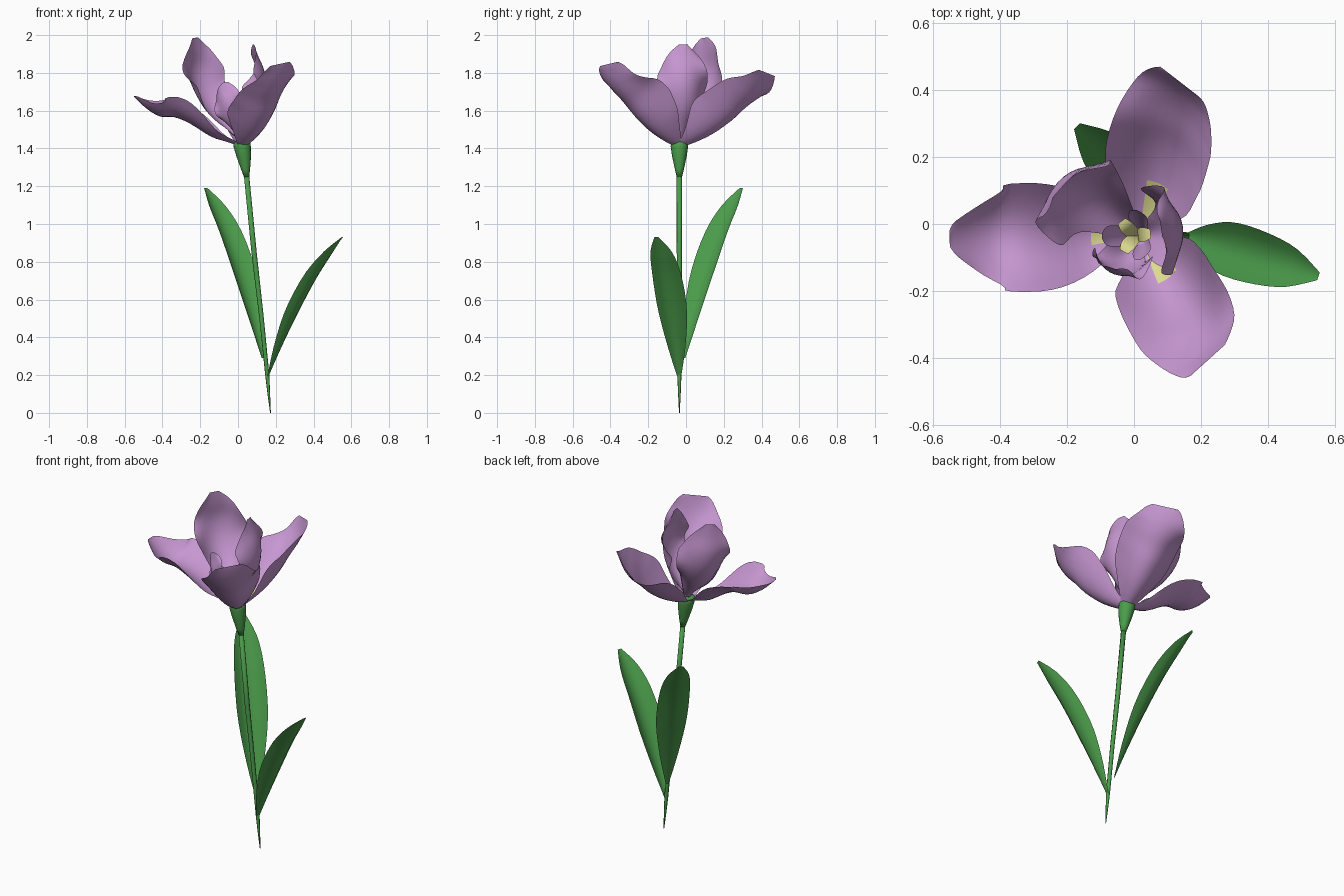
import bpy, bmesh, math
from mathutils import Vector, Matrix

if "Cube" in bpy.data.objects:
    bpy.data.objects.remove(bpy.data.objects["Cube"])


def material(name, rgb):
    m = bpy.data.materials.new(name)
    m.diffuse_color = (*rgb, 1)
    m.use_nodes = True
    m.node_tree.nodes["Principled BSDF"].inputs["Base Color"].default_value = m.diffuse_color
    return m


PURPLE = material("petal purple", (0.57, 0.31, 0.64))
GREEN = material("leaf green", (0.07, 0.33, 0.07))
YELLOW = material("pale yellow", (0.72, 0.70, 0.28))


def finish(name, bm, mat, matrix=Matrix()):
    bm.transform(matrix)
    me = bpy.data.meshes.new(name)
    bm.to_mesh(me)
    bm.free()
    me.materials.append(mat)
    me.shade_smooth()
    ob = bpy.data.objects.new(name, me)
    bpy.context.collection.objects.link(ob)
    return ob


def spline(pts, t):
    """Catmull-Rom through tuples, t in 0..1"""
    n = len(pts) - 1
    i = min(int(t * n), n - 1)
    f = t * n - i
    a, b, c, d = (pts[max(0, min(n, k))] for k in (i - 1, i, i + 1, i + 2))
    return [0.5 * (2 * q + (r - p) * f + (2 * p - 5 * q + 4 * r - s) * f * f
                   + (3 * q - p - 3 * r + s) * f ** 3) for p, q, r, s in zip(a, b, c, d)]


def blade(name, profile, az, mat, matrix, scale=(1, 1, 1), ruffle=0.0, twist=0.0,
          span=(0, 1), vmax=1.0, offset=0.0, nu=24, nv=12):
    """Petal or leaf: profile rows are (radius, height, half width, cupping)."""
    a = math.radians(az)
    radial = Vector((math.cos(a), math.sin(a), 0))
    side = Vector((-math.sin(a), math.cos(a), 0))
    up = Vector((0, 0, 1))
    pts = [(r * scale[0], z * scale[1], w * scale[2], c * scale[2]) for r, z, w, c in profile]
    bm = bmesh.new()
    rows = []
    for i in range(nu + 1):
        t = span[0] + (span[1] - span[0]) * i / nu
        r, z, w, c = spline(pts, t)
        p0, p1 = spline(pts, max(0, t - 0.03)), spline(pts, min(1, t + 0.03))
        tan = Vector((p1[0] - p0[0], p1[1] - p0[1])).normalized()
        normal = radial * -tan.y + up * tan.x
        row = []
        for j in range(nv + 1):
            v = vmax * (2 * j / nv - 1)
            wave = ruffle * math.sin(math.pi * t) * abs(v) ** 3 * math.sin(t * 13 + v * 1.5)
            lift = c * v * v + wave + offset + twist * t * v * w
            row.append(bm.verts.new(radial * r + up * z + side * (w * v) + normal * lift))
        rows.append(row)
    for lo, hi in zip(rows, rows[1:]):
        for j in range(nv):
            bm.faces.new((lo[j], hi[j], hi[j + 1], lo[j + 1]))
    return finish(name, bm, mat, matrix)


def tube(name, path, sides, mat):
    """Path rows are (x, y, z, radius)."""
    bm = bmesh.new()
    rings = [[bm.verts.new((x + r * math.cos(k * math.tau / sides),
                            y + r * math.sin(k * math.tau / sides), z))
              for k in range(sides)] for x, y, z, r in path]
    for lo, hi in zip(rings, rings[1:]):
        for k in range(sides):
            n = (k + 1) % sides
            bm.faces.new((lo[k], lo[n], hi[n], hi[k]))
    bm.faces.new(rings[0][::-1])
    bm.faces.new(rings[-1])
    return finish(name, bm, mat)


# stem and calyx
tube("stem", [(0.172, -0.035, 0.0, 0.002), (0.163, -0.035, 0.1, 0.007), (0.155, -0.035, 0.2, 0.011),
              (0.125, -0.035, 0.5, 0.012), (0.085, -0.035, 0.85, 0.014), (0.045, -0.035, 1.26, 0.014)],
     8, GREEN)
tube("calyx", [(0.045, -0.035, 1.25, 0.014), (0.04, -0.035, 1.29, 0.024),
               (0.03, -0.035, 1.36, 0.039), (0.022, -0.035, 1.41, 0.046),
               (0.02, -0.035, 1.435, 0.045), (0.019, -0.035, 1.44, 0.036)], 16, GREEN)

# two long leaves
LEAF = [(0, 0, 0.008, 0), (0.075, 0.165, 0.05, 0.025), (0.165, 0.345, 0.08, 0.045),
        (0.265, 0.525, 0.08, 0.045), (0.35, 0.655, 0.06, 0.027), (0.415, 0.75, 0.012, 0)]
blade("lower_leaf", LEAF, -17, GREEN, Matrix.Translation((0.155, -0.035, 0.18)), nu=16, nv=6)
blade("upper_leaf", LEAF, 135, GREEN, Matrix.Translation((0.132, -0.01, 0.29)),
      (1.03, 1.2, 1.05), nu=16, nv=6)

# flower frame leans toward -x
FLOWER = Matrix.Translation((0.02, -0.035, 1.43)) @ Matrix.Rotation(math.radians(-10), 4, 'Y')

# three wide outer petals: one spread flat, two deeply cupped; yellow streak near each throat
SPREAD = [(0.005, -0.02, 0.02, 0.01), (0.08, 0.02, 0.055, 0.025), (0.157, 0.062, 0.105, 0.055),
          (0.255, 0.15, 0.15, 0.085), (0.33, 0.196, 0.163, 0.095), (0.40, 0.211, 0.15, 0.09),
          (0.46, 0.26, 0.11, 0.05), (0.51, 0.325, 0.055, 0.015), (0.52, 0.342, 0.025, 0.0)]
CUPPED = [(0.005, -0.025, 0.03, 0.01), (0.09, 0.0, 0.085, 0.065), (0.185, 0.042, 0.135, 0.125),
          (0.28, 0.105, 0.155, 0.14), (0.35, 0.17, 0.162, 0.12), (0.41, 0.222, 0.158, 0.08),
          (0.455, 0.275, 0.135, 0.035), (0.485, 0.33, 0.10, 0.01), (0.495, 0.355, 0.07, 0.0)]
for n, az, prof, tw, s in (("left", 181, SPREAD, 0, (1, 1, 1)),
                           ("back", 69, CUPPED, -0.3, (1, 0.97, 1)),
                           ("front", -54, CUPPED, 0.1, (0.93, 1.06, 1))):
    blade(n + "_outer_petal", prof, az, PURPLE, FLOWER, s, ruffle=0.012, twist=tw)
    blade(n + "_yellow_streak", prof, az, YELLOW, FLOWER, s, twist=tw, span=(0.08, 0.23),
          vmax=0.27, offset=0.004, nu=6, nv=4)

# three upright inner petals, of different heights
STANDARD = [(0.0, 0.0, 0.015, 0.005), (0.07, 0.08, 0.05, 0.03), (0.165, 0.19, 0.105, 0.07),
            (0.22, 0.31, 0.145, 0.085), (0.23, 0.42, 0.14, 0.06), (0.205, 0.52, 0.095, 0.025),
            (0.19, 0.59, 0.025, 0.0)]
for n, az, s in (("tall", 138, (1.04, 1, 1)), ("right", 8, (0.8, 0.85, 0.92)),
                 ("short", 252, (0.53, 0.56, 0.6))):
    blade(n + "_inner_petal", STANDARD, az, PURPLE, FLOWER, s, ruffle=0.03)

# small curled crests and stamens in the throat
CREST = [(0.015, 0.0, 0.012, 0), (0.04, 0.08, 0.025, 0.012), (0.06, 0.14, 0.032, 0.015),
         (0.075, 0.19, 0.028, 0.005), (0.08, 0.21, 0.008, 0)]
STAMEN = [(0.0, 0.0, 0.008, 0), (0.005, 0.08, 0.018, 0), (0.03, 0.13, 0.022, 0), (0.055, 0.14, 0.014, 0)]
for k, az in enumerate((181, 67, -54)):
    blade("throat_crest_%d" % (k + 1), CREST, az, PURPLE, FLOWER, nu=12, nv=6)
    blade("stamen_%d" % (k + 1), STAMEN, az + 60, YELLOW, FLOWER, nu=8, nv=4)
